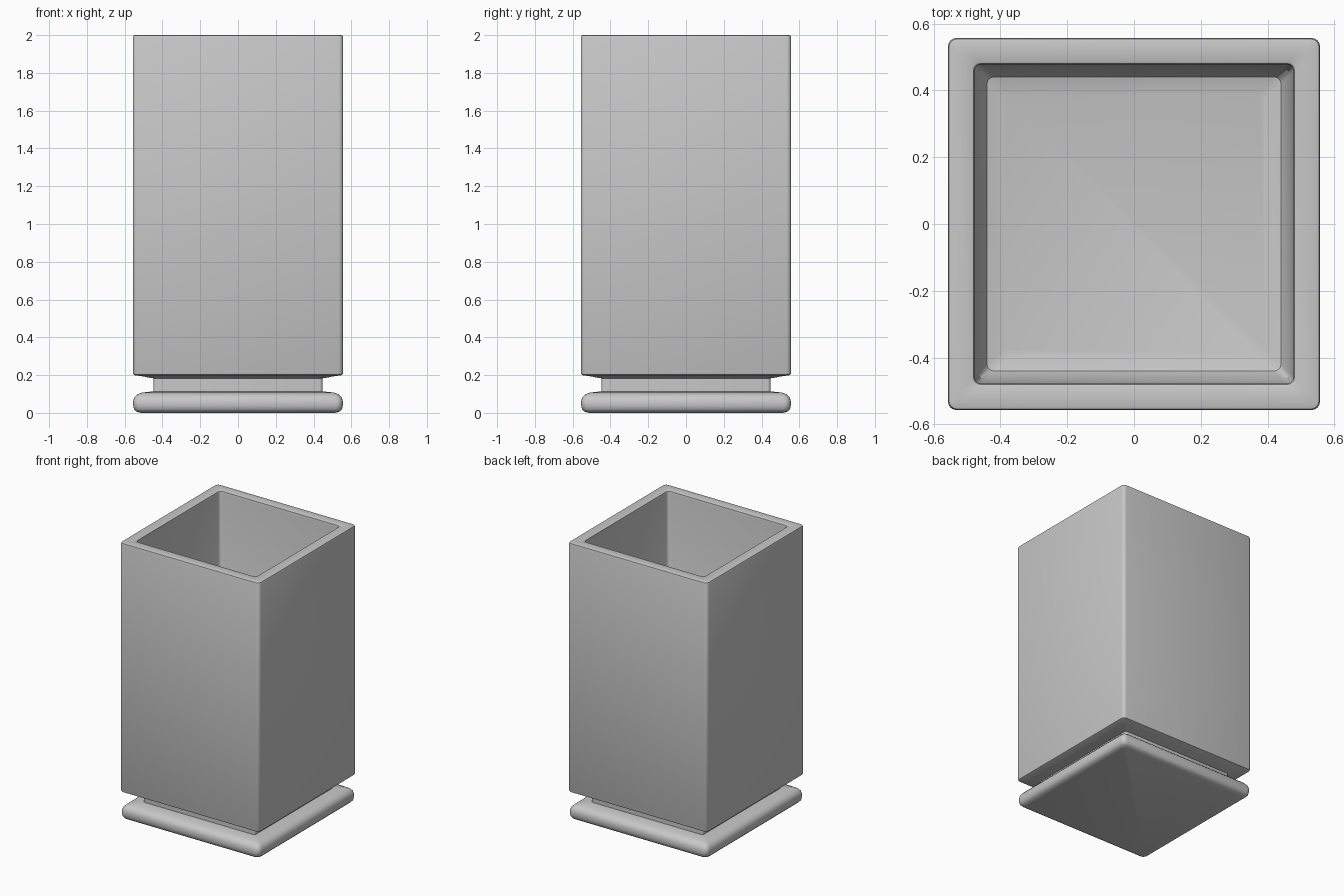
import bpy, bmesh, math

if "Cube" in bpy.data.objects:
    bpy.data.objects.remove(bpy.data.objects["Cube"])

grey = bpy.data.materials.new("light grey")
grey.diffuse_color = (0.58, 0.58, 0.58, 1)
grey.use_nodes = True
grey.node_tree.nodes["Principled BSDF"].inputs["Base Color"].default_value = grey.diffuse_color


def ring(bm, h, r, z, n=5):
    """Rounded square of half width h and corner radius r at height z."""
    out = []
    for q in range(4):
        mid = math.pi / 4 + q * math.pi / 2
        cx = math.copysign(h - r, math.cos(mid))
        cy = math.copysign(h - r, math.sin(mid))
        for i in range(n):
            a = q * math.pi / 2 + (math.pi / 2) * i / (n - 1)
            out.append(bm.verts.new((cx + r * math.cos(a), cy + r * math.sin(a), z)))
    return out


def loft(name, profile):
    """Skin a list of (half width, corner radius, z) rings, capped at both ends."""
    bm = bmesh.new()
    rings = [ring(bm, *p) for p in profile]
    for a, b in zip(rings, rings[1:]):
        for i in range(len(a)):
            j = (i + 1) % len(a)
            bm.faces.new((a[i], a[j], b[j], b[i]))
    bm.faces.new(rings[0][::-1])
    bm.faces.new(rings[-1])
    bmesh.ops.recalc_face_normals(bm, faces=bm.faces)
    me = bpy.data.meshes.new(name)
    bm.to_mesh(me)
    bm.free()
    me.materials.append(grey)
    ob = bpy.data.objects.new(name, me)
    bpy.context.collection.objects.link(ob)
    bpy.context.view_layer.objects.active = ob
    ob.select_set(True)
    bpy.ops.object.shade_smooth_by_angle(angle=math.radians(35))
    ob.select_set(False)


# cushion-shaped foot slab
loft("foot_slab", [
    (0.515, 0.02, 0.0), (0.54, 0.03, 0.008), (0.551, 0.035, 0.02),
    (0.555, 0.035, 0.04), (0.555, 0.035, 0.06), (0.55, 0.035, 0.08),
    (0.535, 0.03, 0.097), (0.51, 0.025, 0.107), (0.46, 0.02, 0.113),
    (0.43, 0.02, 0.114)])

# recessed neck between foot and pot
loft("neck", [(0.447, 0.015, 0.10), (0.447, 0.015, 0.20)])

# hollow pot: underside, outer wall, rim, inner wall, floor
loft("pot", [
    (0.43, 0.015, 0.182), (0.46, 0.015, 0.184), (0.50, 0.02, 0.193),
    (0.545, 0.02, 0.199), (0.554, 0.025, 0.203), (0.557, 0.025, 0.212),
    (0.557, 0.025, 1.988), (0.554, 0.025, 1.997), (0.545, 0.02, 2.0),
    (0.485, 0.02, 2.0), (0.48, 0.02, 1.997), (0.477, 0.02, 1.98),
    (0.465, 0.02, 0.36), (0.44, 0.02, 0.315), (0.39, 0.02, 0.30)])
